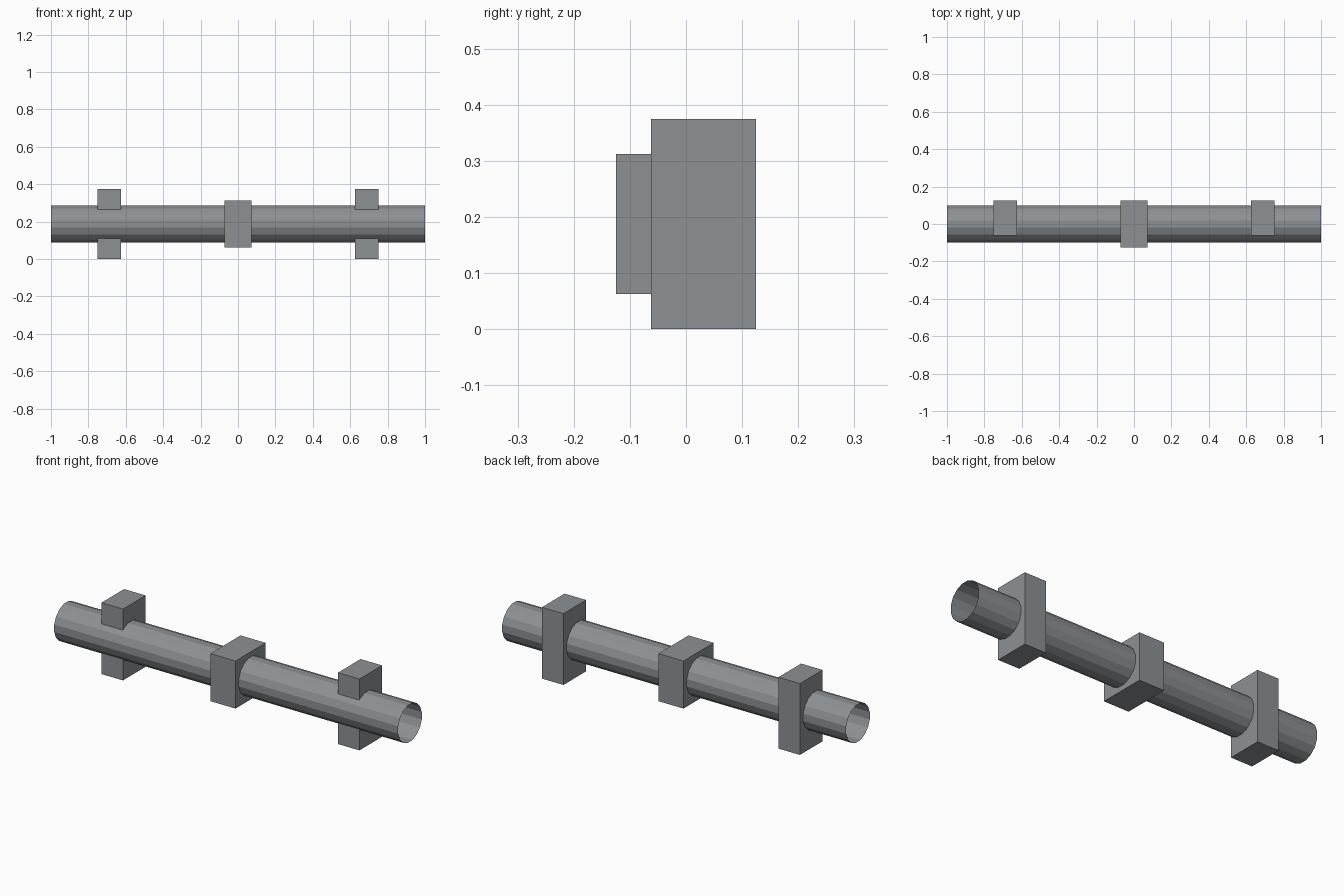
import bpy
import bmesh
import math
from mathutils import Matrix

cube = bpy.data.objects.get("Cube")
if cube:
    bpy.data.objects.remove(cube, do_unlink=True)

AXIS_Z = 0.1875   # height of the pipe axis


def make_material(name, color):
    mat = bpy.data.materials.new(name)
    mat.use_nodes = True
    mat.diffuse_color = color
    mat.node_tree.nodes["Principled BSDF"].inputs["Base Color"].default_value = color
    return mat


steel = make_material("grey steel", (0.27, 0.285, 0.30, 1))


def add_object(name, bm):
    mesh = bpy.data.meshes.new(name)
    bm.to_mesh(mesh)
    bm.free()
    mesh.materials.append(steel)
    obj = bpy.data.objects.new(name, mesh)
    bpy.context.collection.objects.link(obj)


def add_block(name, center, size):
    bm = bmesh.new()
    bmesh.ops.create_cube(bm, size=1, matrix=Matrix.Translation(center) @ Matrix.Diagonal((*size, 1)))
    add_object(name, bm)


# Open-ended sixteen-sided pipe, a flat facet on top
SIDES = 16
bm = bmesh.new()
bmesh.ops.create_cone(bm, cap_ends=False, segments=SIDES, radius1=0.1, radius2=0.1, depth=2)
turn = Matrix.Rotation(math.pi / 2, 4, "Y") @ Matrix.Rotation(math.pi / SIDES, 4, "Z")
bmesh.ops.transform(bm, matrix=Matrix.Translation((0, 0, AXIS_Z)) @ turn, verts=bm.verts)
bmesh.ops.recalc_face_normals(bm, faces=bm.faces)
add_object("pipe", bm)

# Square collar around the middle
add_block("middle_collar", (0, 0, AXIS_Z), (0.146, 0.25, 0.25))

# Tall brackets set back on both sides
for side, sign in (("left", 1), ("right", -1)):
    add_block(side + "_bracket", (sign * 0.6875, 0.03125, AXIS_Z), (0.125, 0.1875, 0.375))
